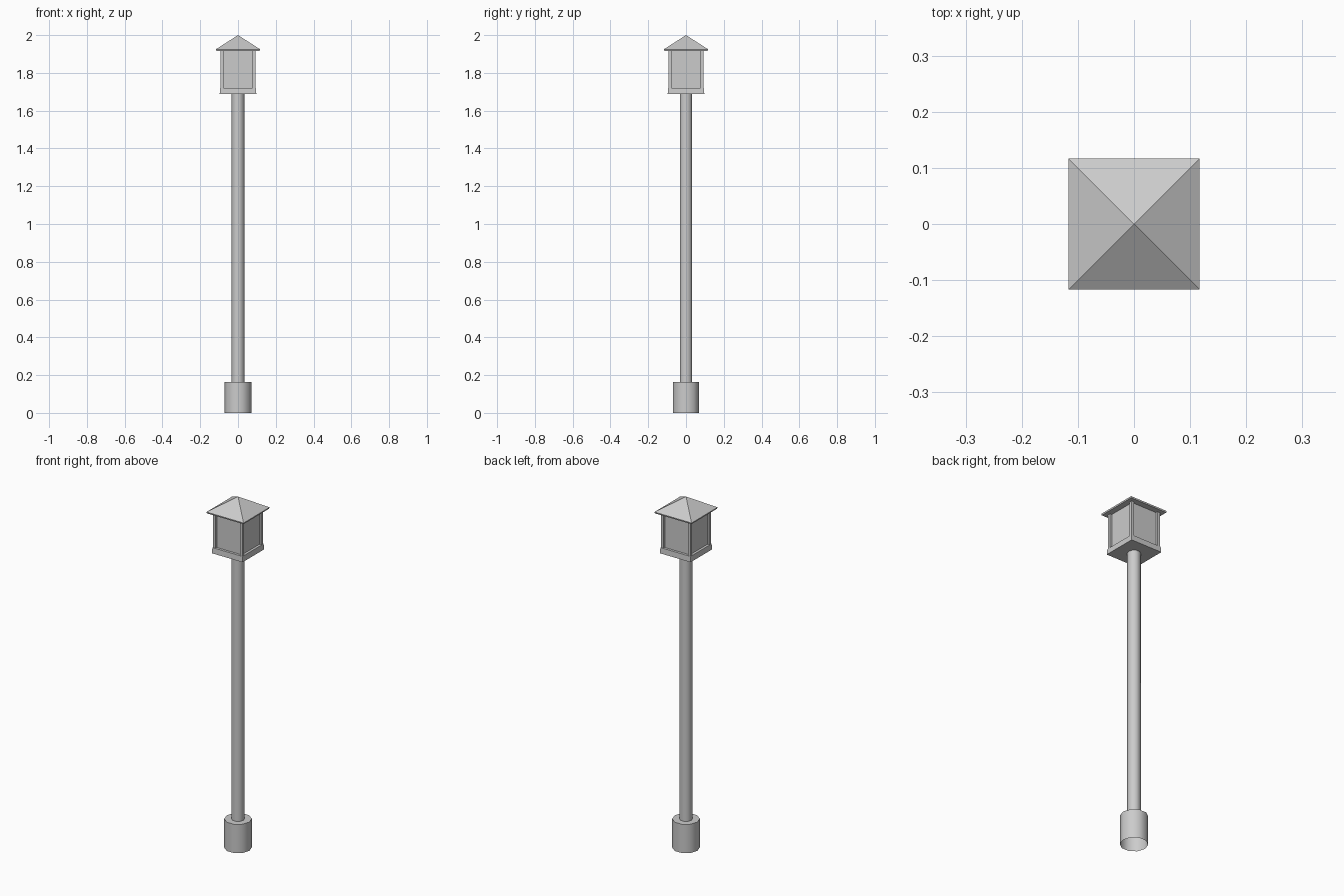
import bpy, bmesh, math

if "Cube" in bpy.data.objects:
    bpy.data.objects.remove(bpy.data.objects["Cube"])

grey = bpy.data.materials.new("light_grey")
grey.diffuse_color = (0.6, 0.6, 0.6, 1)
grey.use_nodes = True
grey.node_tree.nodes["Principled BSDF"].inputs["Base Color"].default_value = grey.diffuse_color


def add(name, bm, smooth=False):
    bmesh.ops.recalc_face_normals(bm, faces=bm.faces)
    me = bpy.data.meshes.new(name)
    bm.to_mesh(me)
    bm.free()
    me.materials.append(grey)
    ob = bpy.data.objects.new(name, me)
    bpy.context.collection.objects.link(ob)
    if smooth:
        bpy.ops.object.select_all(action='DESELECT')
        ob.select_set(True)
        bpy.context.view_layer.objects.active = ob
        bpy.ops.object.shade_smooth_by_angle(angle=math.radians(50))
    return ob


def stack(name, rings, sides, turn=0.0, bottom=True, top=True, smooth=False):
    """Rings of (radius, z) joined by side faces; radius 0 makes a point."""
    bm = bmesh.new()
    loops = []
    for r, z in rings:
        if r == 0:
            loops.append([bm.verts.new((0, 0, z))] * sides)
        else:
            loops.append([bm.verts.new((r * math.cos(turn + i * math.tau / sides),
                                        r * math.sin(turn + i * math.tau / sides), z))
                          for i in range(sides)])
    for a, b in zip(loops, loops[1:]):
        for i in range(sides):
            j = (i + 1) % sides
            if b[i] is b[j]:
                bm.faces.new((a[i], a[j], b[i]))
            else:
                bm.faces.new((a[i], a[j], b[j], b[i]))
    if bottom:
        bm.faces.new(loops[0][::-1])
    if top and rings[-1][0]:
        bm.faces.new(loops[-1])
    return add(name, bm, smooth)


def square(name, rings, **kw):
    """Square stack given by half widths."""
    return stack(name, [(h * math.sqrt(2), z) for h, z in rings], 4, math.pi / 4, **kw)


# Foot (open underneath) and pole
stack("foot", [(0.0715, 0), (0.0715, 0.164)], 10, bottom=False, smooth=True)
stack("pole", [(0.034, 0.162), (0.034, 1.69)], 10, bottom=False, top=False, smooth=True)

# Lantern: tray, glass box and roof
square("lantern_tray", [(0.097, 1.688), (0.095, 1.72)])
square("lantern_glass", [(0.081, 1.72), (0.081, 1.918)], bottom=False, top=False)
square("lantern_roof", [(0.115, 1.917), (0.117, 1.925), (0, 2.0)])

# Four corner posts
for sx, sy, label in ((-1, -1, "front_left"), (1, -1, "front_right"),
                      (-1, 1, "back_left"), (1, 1, "back_right")):
    post = square("post_" + label, [(0.008, 1.719), (0.008, 1.918)],
                  bottom=False, top=False)
    post.location = (sx * 0.0845, sy * 0.0845, 0)
